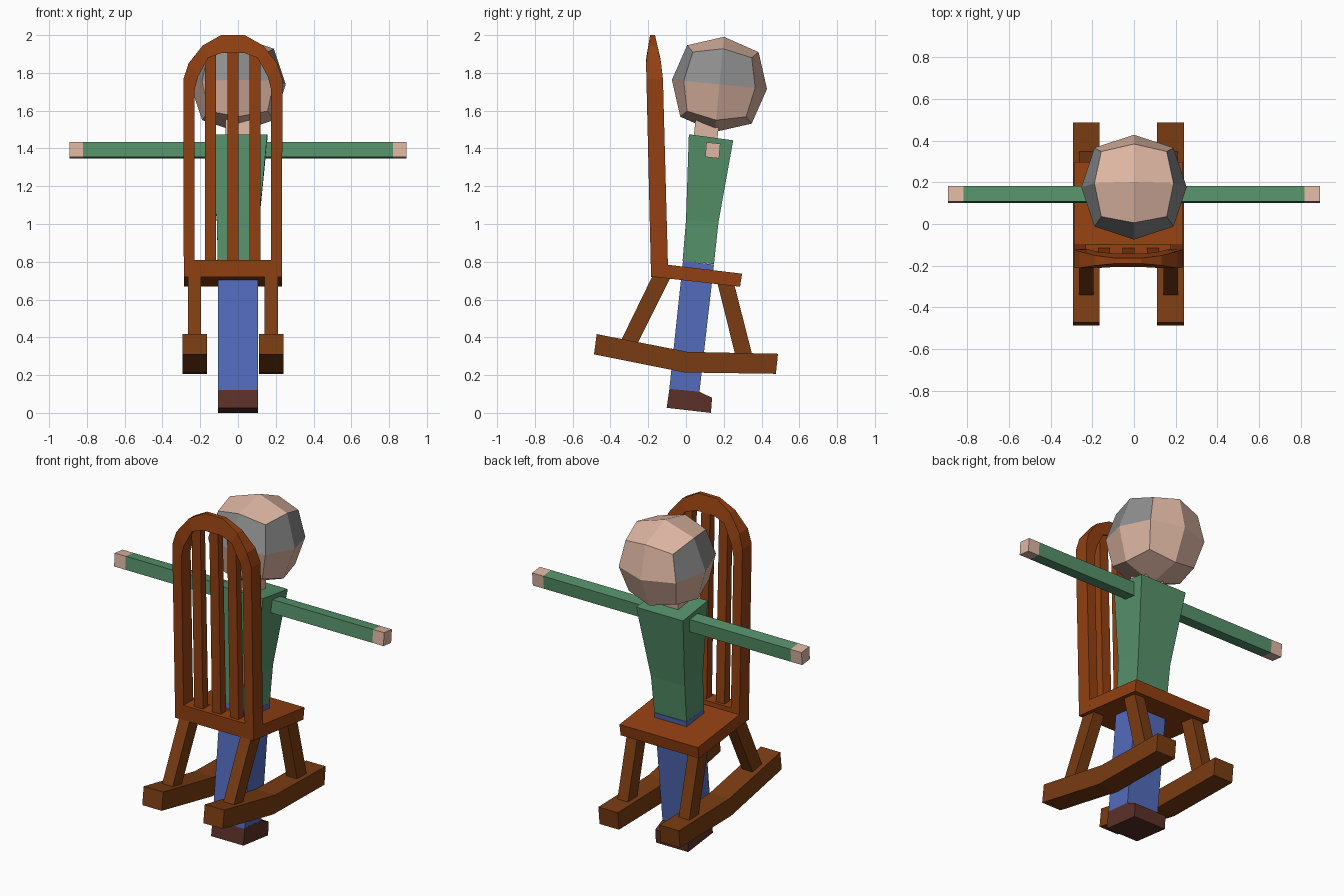
import bpy, bmesh, math
from mathutils import Vector, Matrix

if "Cube" in bpy.data.objects:
    bpy.data.objects.remove(bpy.data.objects["Cube"])


def material(name, rgb):
    m = bpy.data.materials.new(name)
    lin = [((c / 255 + 0.055) / 1.055) ** 2.4 for c in rgb]
    m.diffuse_color = (*lin, 1)
    m.use_nodes = True
    m.node_tree.nodes["Principled BSDF"].inputs["Base Color"].default_value = m.diffuse_color
    return m


CHAIR = material("chestnut wood", (147, 64, 17))
LEGS = material("dark wood", (122, 60, 18))
GREEN = material("green sweater", (86, 146, 107))
BLUE = material("blue trousers", (83, 107, 188))
SHOE = material("dark brown leather", (92, 48, 40))
SKIN = material("skin", (222, 182, 163))
HAIR = material("grey hair", (142, 142, 142))

CX = -0.027  # chair centre line


def finish(name, bm, *mats):
    bmesh.ops.recalc_face_normals(bm, faces=bm.faces[:])
    mesh = bpy.data.meshes.new(name)
    bm.to_mesh(mesh)
    bm.free()
    for m in mats:
        mesh.materials.append(m)
    ob = bpy.data.objects.new(name, mesh)
    bpy.context.collection.objects.link(ob)
    return ob


def loft(name, rings, mat):
    """Closed solid through rings of equal point count."""
    bm = bmesh.new()
    vs = [[bm.verts.new(p) for p in r] for r in rings]
    n = len(vs[0])
    for a, b in zip(vs, vs[1:]):
        for i in range(n):
            j = (i + 1) % n
            bm.faces.new((a[i], a[j], b[j], b[i]))
    bm.faces.new(vs[0])
    bm.faces.new(vs[-1])
    return finish(name, bm, mat)


def prism(name, profile, x0, x1, mat):
    """Side profile in (y, z) extruded from x0 to x1."""
    return loft(name, [[(x, y, z) for y, z in profile] for x in (x0, x1)], mat)


def lerp_table(table, z):
    for (z0, y0), (z1, y1) in zip(table, table[1:]):
        if z <= z1:
            return y0 + (y1 - y0) * (z - z0) / (z1 - z0)
    return table[-1][1]


# Chair back: arched frame that leans back and thins toward the top
BACK = [(0.72, -0.185), (1.87, -0.212), (2.0, -0.19)]
FRONT = [(0.72, -0.094), (1.767, -0.122), (1.87, -0.134), (2.0, -0.164)]
outer = [(0.26, 0.72), (0.262, 1.767), (0.235, 1.85), (0.16, 1.945), (0.063, 2.0)]
inner = [(0.203, 0.81), (0.203, 1.71), (0.185, 1.78), (0.13, 1.88), (0.06, 1.905)]


def mirrored(half):
    return [(CX - h, z) for h, z in half] + [(CX + h, z) for h, z in reversed(half)]


bm = bmesh.new()
loops = []
for pts, table in ((outer, BACK), (outer, FRONT), (inner, FRONT), (inner, BACK)):
    loops.append([bm.verts.new((x, lerp_table(table, z), z)) for x, z in mirrored(pts)])
for k in range(4):
    a, b = loops[k], loops[(k + 1) % 4]
    for i in range(len(a)):
        j = (i + 1) % len(a)
        bm.faces.new((a[i], a[j], b[j], b[i]))
finish("back_frame", bm, CHAIR)

# Back slats
for i, x in enumerate((-0.118, 0.0, 0.118)):
    prism(f"back_slat_{i + 1}",
          [(-0.165, 0.78), (-0.115, 0.78), (-0.148, 1.92), (-0.192, 1.92)],
          CX + x - 0.029, CX + x + 0.029, CHAIR)

# Seat
prism("seat", [(-0.17, 0.72), (-0.17, 0.793), (0.297, 0.737), (0.286, 0.668)],
      CX - 0.26, CX + 0.26, CHAIR)

# Chair legs and rockers on both sides
for side, s in (("left", -1), ("right", 1)):
    def span(a, b):
        return sorted((CX + s * a, CX + s * b))
    prism(f"rear_leg_{side}", [(-0.175, 0.73), (-0.08, 0.72), (-0.27, 0.34), (-0.355, 0.36)],
          *span(0.168, 0.238), LEGS)
    prism(f"front_leg_{side}", [(0.163, 0.70), (0.253, 0.69), (0.355, 0.29), (0.265, 0.29)],
          *span(0.168, 0.238), LEGS)
    prism(f"rocker_{side}", [(-0.473, 0.417), (0.01, 0.323), (0.487, 0.313),
                             (0.476, 0.207), (-0.008, 0.214), (-0.487, 0.31)],
          *span(0.138, 0.267), LEGS)

    # Figure: trouser leg, shoe, sleeve and hand
    def half(a, b):
        return sorted((s * a, s * b))
    prism(f"trouser_leg_{side}", [(-0.09, 0.11), (0.07, 0.10), (0.148, 0.785), (-0.016, 0.805)],
          *half(0, 0.106), BLUE)
    prism(f"shoe_{side}", [(-0.088, 0.127), (-0.102, 0.027), (0.132, 0.0),
                           (0.138, 0.08), (0.07, 0.112)], *half(0, 0.107), SHOE)
    arm = [(0.102, 1.355), (0.175, 1.347), (0.182, 1.425), (0.108, 1.433)]
    prism(f"sleeve_{side}", arm, *half(0.08, 0.82), GREEN)
    prism(f"hand_{side}", arm, *half(0.82, 0.893), SKIN)

# Torso widening toward the shoulders
sections = [(0.107, -0.018, 0.805, 0.148, 0.787),
            (0.112, 0.0, 1.02, 0.172, 1.01),
            (0.155, 0.015, 1.475, 0.25, 1.443)]
loft("torso", [[(-w, y0, z0), (w, y0, z0), (w, y1, z1), (-w, y1, z1)]
               for w, y0, z0, y1, z1 in sections], GREEN)

# Neck
prism("neck", [(0.04, 1.45), (0.165, 1.44), (0.178, 1.56), (0.052, 1.57)], -0.065, 0.065, SKIN)

# Head: rounded cube, two by two faces per side, tipped forward
bm = bmesh.new()
bmesh.ops.create_cube(bm, size=2)
bmesh.ops.subdivide_edges(bm, edges=bm.edges[:], cuts=1, use_grid_fill=True)
for f in bm.faces:  # hair on the upper back and upper sides
    c, n = f.calc_center_median(), f.normal
    f.material_index = int(c.z > 0 and (n.y < -0.9 or abs(n.x) > 0.9))
for v in bm.verts:
    k = sum(abs(c) > 0.5 for c in v.co)
    v.co *= {1: 0.253, 2: 0.19, 3: 0.157}[k]
bmesh.ops.transform(bm, verts=bm.verts[:], matrix=Matrix.Translation((0, 0.177, 1.739))
                    @ Matrix.Rotation(math.radians(-5.5), 4, 'X'))
finish("head", bm, SKIN, HAIR)
